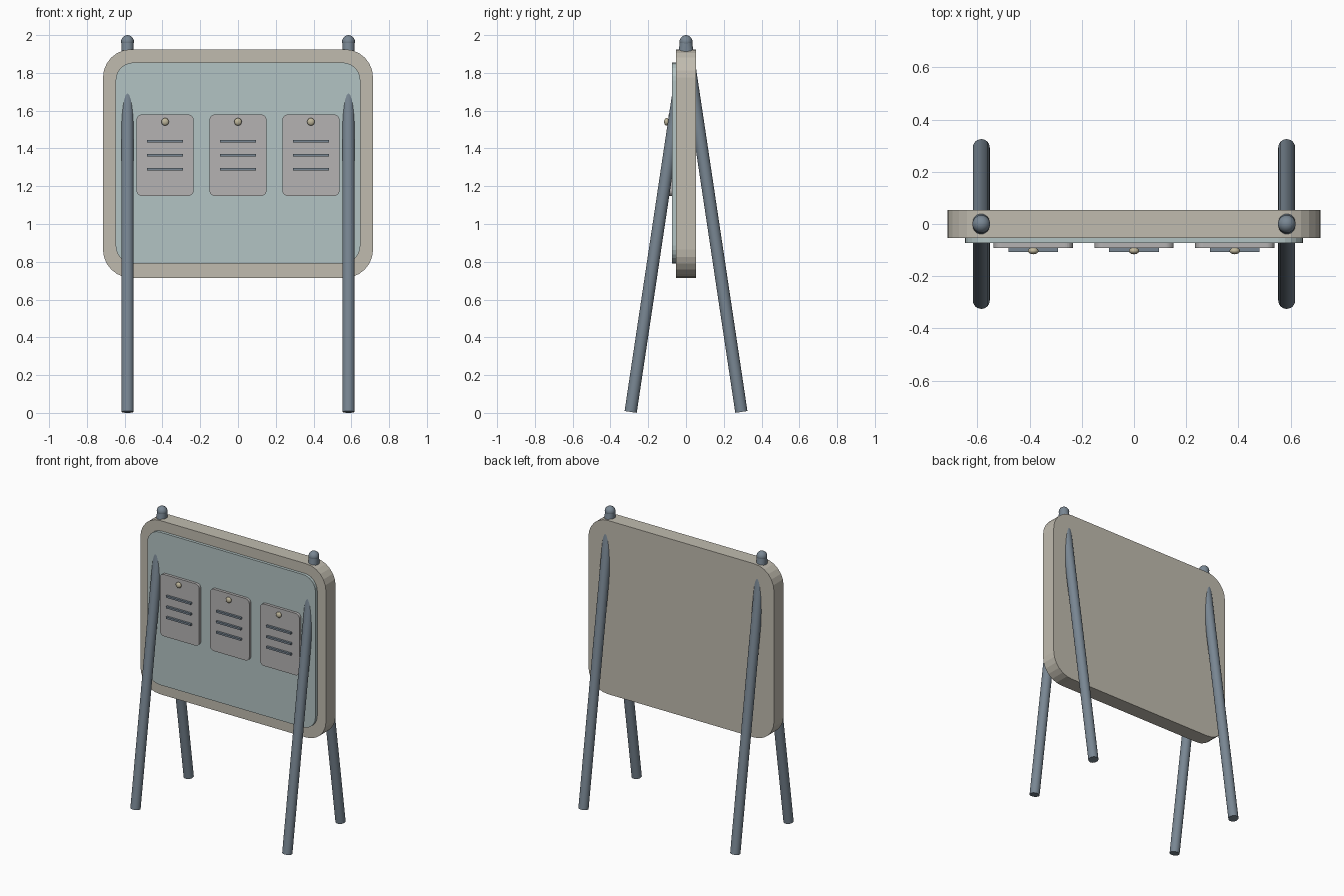
import bpy, bmesh, math
from mathutils import Vector

if "Cube" in bpy.data.objects:
    bpy.data.objects.remove(bpy.data.objects["Cube"])


def material(name, rgb):
    m = bpy.data.materials.new(name)
    m.diffuse_color = (*rgb, 1)
    m.use_nodes = True
    m.node_tree.nodes["Principled BSDF"].inputs["Base Color"].default_value = m.diffuse_color
    return m


FRAME = material("warm_grey", (0.53, 0.50, 0.43))
BOARD = material("pale_teal", (0.45, 0.55, 0.55))
PAPER = material("paper_grey", (0.46, 0.45, 0.45))
STEEL = material("blue_steel", (0.19, 0.24, 0.29))
BRASS = material("brass", (0.52, 0.47, 0.33))


def finish(bm, name, mat, smooth=False):
    bmesh.ops.recalc_face_normals(bm, faces=bm.faces)
    me = bpy.data.meshes.new(name)
    bm.to_mesh(me)
    bm.free()
    me.materials.append(mat)
    ob = bpy.data.objects.new(name, me)
    bpy.context.collection.objects.link(ob)
    if smooth:
        bpy.ops.object.select_all(action='DESELECT')
        bpy.context.view_layer.objects.active = ob
        ob.select_set(True)
        bpy.ops.object.shade_smooth_by_angle(angle=math.radians(40))
    return ob


def rounded_panel(name, cx, cz, w, h, r, y0, y1, mat, seg=6):
    """Rounded rectangle in the xz plane, extruded from y0 to y1."""
    bm = bmesh.new()
    verts = []
    for k, (sx, sz) in enumerate([(1, 1), (-1, 1), (-1, -1), (1, -1)]):
        for i in range(seg + 1):
            a = math.pi / 2 * (k + i / seg)
            verts.append(bm.verts.new((cx + sx * (w / 2 - r) + r * math.cos(a), y0,
                                       cz + sz * (h / 2 - r) + r * math.sin(a))))
    face = bm.faces.new(verts)
    ext = bmesh.ops.extrude_face_region(bm, geom=[face], use_keep_orig=True)
    moved = [g for g in ext["geom"] if isinstance(g, bmesh.types.BMVert)]
    bmesh.ops.translate(bm, verts=moved, vec=(0, y1 - y0, 0))
    return finish(bm, name, mat)


def rod(name, p, q, r, mat):
    p, q = Vector(p), Vector(q)
    bm = bmesh.new()
    bmesh.ops.create_cone(bm, cap_ends=True, segments=24, radius1=r, radius2=r,
                          depth=(q - p).length)
    bm.transform((q - p).to_track_quat('Z', 'Y').to_matrix().to_4x4())
    bmesh.ops.translate(bm, verts=bm.verts, vec=(p + q) / 2)
    return finish(bm, name, mat, True)


def ball(name, loc, scale, mat):
    bm = bmesh.new()
    bmesh.ops.create_uvsphere(bm, u_segments=24, v_segments=12, radius=1)
    bmesh.ops.scale(bm, verts=bm.verts, vec=scale)
    bmesh.ops.translate(bm, verts=bm.verts, vec=loc)
    return finish(bm, name, mat, True)


def box(name, loc, size, mat):
    bm = bmesh.new()
    bmesh.ops.create_cube(bm, size=1)
    bmesh.ops.scale(bm, verts=bm.verts, vec=size)
    bmesh.ops.translate(bm, verts=bm.verts, vec=loc)
    return finish(bm, name, mat)


# Thick frame slab and the pin board on its front
rounded_panel("frame_panel", 0, 1.32, 1.43, 1.21, 0.15, 0.053, -0.053, FRAME)
rounded_panel("pin_board", 0, 1.323, 1.296, 1.064, 0.095, -0.050, -0.073, BOARD)

# Three notices, each with text bars and a pin
for i, x in enumerate((-0.386, 0, 0.386)):
    rounded_panel(f"notice_{i}", x, 1.364, 0.303, 0.431, 0.03, -0.072, -0.092, PAPER)
    for j, z in enumerate((1.437, 1.363, 1.29)):
        box(f"notice_bar_{i}_{j}", (x, -0.099, z), (0.19, 0.016, 0.013), STEEL)
    ball(f"pin_{i}", (x, -0.103, 1.541), (0.02, 0.013, 0.02), BRASS)

# A-frame legs meeting under a round cap on each side
for side, x in (("left", -0.585), ("right", 0.585)):
    for end, s in (("front", -1), ("back", 1)):
        rod(f"{end}_leg_{side}", (x, s * 0.293, 0.005), (x, 0, 1.96), 0.0325, STEEL)
    ball(f"leg_cap_{side}", (x, 0, 1.966), (0.034, 0.034, 0.034), STEEL)
